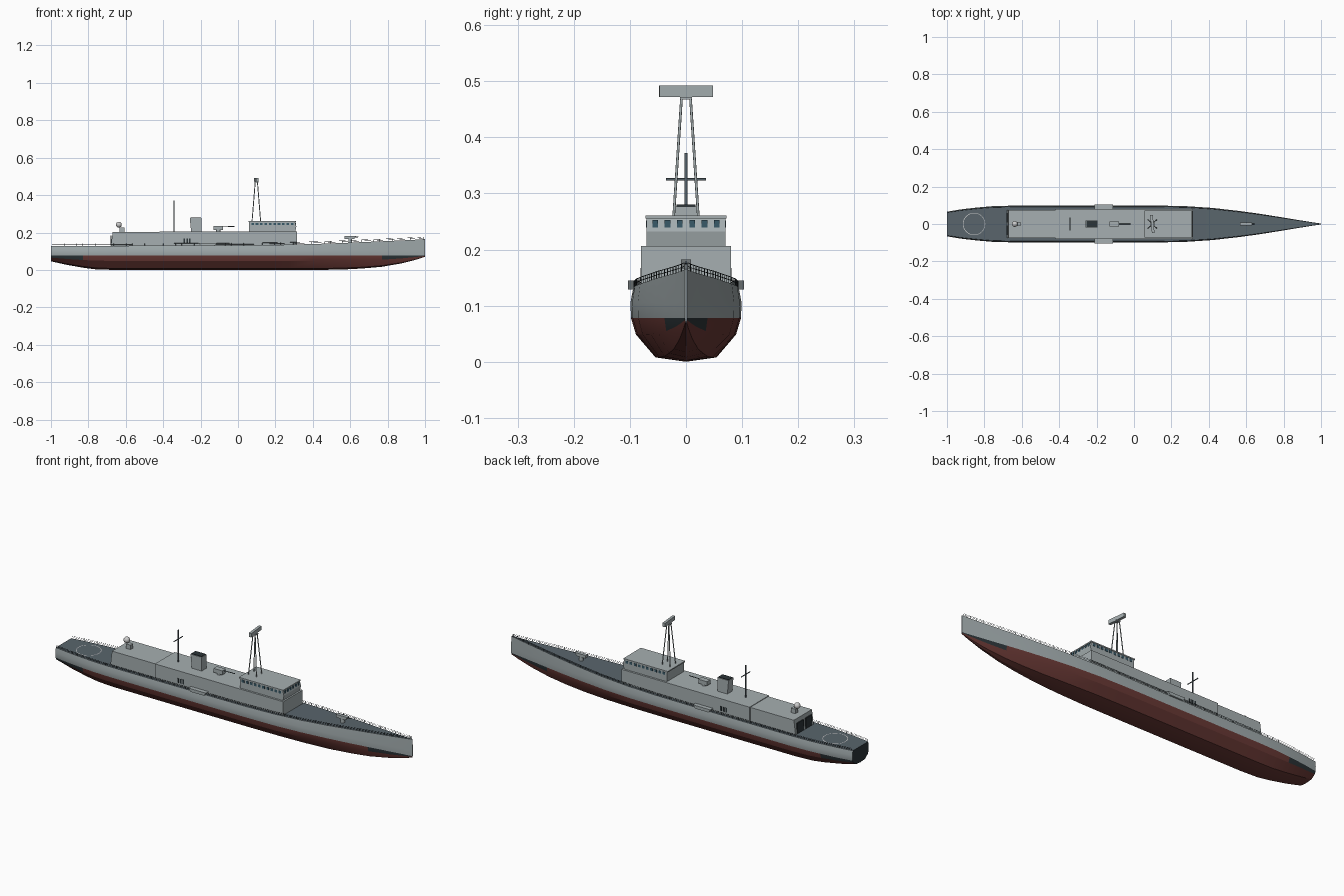
import bpy, bmesh, math
from mathutils import Vector, Matrix

if "Cube" in bpy.data.objects:
    bpy.data.objects.remove(bpy.data.objects["Cube"])


def mat(name, r, g, b):
    m = bpy.data.materials.new(name)
    m.diffuse_color = (r, g, b, 1)
    m.use_nodes = True
    m.node_tree.nodes["Principled BSDF"].inputs["Base Color"].default_value = m.diffuse_color
    return m


GREY = mat("hull_grey", 0.36, 0.41, 0.42)
HOUSE = mat("house_grey", 0.38, 0.43, 0.44)
RED = mat("bottom_red", 0.14, 0.04, 0.035)
DECK = mat("deck_grey", 0.1, 0.13, 0.15)
DARK = mat("dark", 0.025, 0.035, 0.04)
GLASS = mat("glass", 0.04, 0.1, 0.14)
WHITE = mat("marking", 0.55, 0.58, 0.58)


def finish(name, bm, mats, smooth=None):
    bmesh.ops.recalc_face_normals(bm, faces=bm.faces)
    me = bpy.data.meshes.new(name)
    bm.to_mesh(me)
    bm.free()
    ob = bpy.data.objects.new(name, me)
    bpy.context.collection.objects.link(ob)
    for m in mats:
        me.materials.append(m)
    if smooth:
        bpy.ops.object.select_all(action='DESELECT')
        ob.select_set(True)
        bpy.context.view_layer.objects.active = ob
        bpy.ops.object.shade_smooth_by_angle(angle=math.radians(smooth))
    return ob


def add_box(bm, x0, x1, y0, y1, z0, z1):
    c = Vector(((x0 + x1) / 2, (y0 + y1) / 2, (z0 + z1) / 2))
    s = Matrix.Diagonal((x1 - x0, y1 - y0, z1 - z0, 1))
    bmesh.ops.create_cube(bm, size=1, matrix=Matrix.Translation(c) @ s)


def boxes(name, dims, m):
    bm = bmesh.new()
    for d in dims:
        add_box(bm, *d)
    return finish(name, bm, [m])


def prism(name, profile, hw, m):
    """Extrude an x-z profile across the beam."""
    bm = bmesh.new()
    f = bm.faces.new([bm.verts.new((x, -hw, z)) for x, z in profile])
    r = bmesh.ops.extrude_face_region(bm, geom=[f])
    vs = [v for v in r["geom"] if isinstance(v, bmesh.types.BMVert)]
    bmesh.ops.translate(bm, verts=vs, vec=(0, 2 * hw, 0))
    return finish(name, bm, [m])


def rods(name, segs, r, m, n=6, r2=None):
    bm = bmesh.new()
    for a, b in segs:
        a, b = Vector(a), Vector(b)
        rot = (b - a).to_track_quat('Z', 'Y').to_matrix().to_4x4()
        bmesh.ops.create_cone(bm, cap_ends=True, segments=n, radius1=r, radius2=r2 or r,
                              depth=(b - a).length, matrix=Matrix.Translation((a + b) / 2) @ rot)
    return finish(name, bm, [m], 50 if n > 6 else None)


# Hull stations: x, half beam, keel z, deck z
ST = [(-1, .066, .046, .129), (-.92, .079, .028, .129), (-.83, .089, .012, .129),
      (-.76, .095, .003, .129), (-.66, .098, 0, .129), (-.3, .099, 0, .13), (.1, .099, 0, .132),
      (.27, .096, 0, .135), (.42, .086, 0, .139), (.56, .070, .002, .144), (.67, .055, .008, .149),
      (.77, .039, .017, .153), (.88, .021, .036, .158), (.96, .008, .057, .162), (1, .002, .07, .165)]


def at(x, k):
    for a, b in zip(ST, ST[1:]):
        if x <= b[0]:
            return a[k] + (b[k] - a[k]) * (x - a[0]) / (b[0] - a[0])
    return ST[-1][k]


WL = .078
bm = bmesh.new()
rings = []
for x, w, k, d in ST:
    h = WL - k
    half = [(.95 * w, d), (w, .105), (.99 * w, WL), (.9 * w, k + .62 * h), (.55 * w, k + .1 * h)]
    pts = [(y, z) for y, z in half] + [(0, k)] + [(-y, z) for y, z in reversed(half)]
    rings.append([bm.verts.new((x, y, z)) for y, z in pts])
for i, (a, b) in enumerate(zip(rings, rings[1:])):
    n = len(a)
    end = ST[i + 1][0] <= -.83 or ST[i][0] >= .77
    for j in range(n):
        f = bm.faces.new((a[j], a[(j + 1) % n], b[(j + 1) % n], b[j]))
        s = min(j, 9 - j)
        f.material_index = 2 if j == 10 else 0 if s < 2 else 3 if s == 2 and end else 1
f = bm.faces.new(rings[0])
f.material_index = 3
bm.faces.new(rings[-1])
finish("hull", bm, [GREY, RED, DECK, DARK], 22)

# Deck edge railings
N = 60
segs = []
for s in (-1, 1):
    p = [(x, s * .935 * at(x, 1), at(x, 3)) for x in [-.995 + 1.985 * i / N for i in range(N + 1)]]
    up = lambda q, h: (q[0], q[1], q[2] + h)
    segs += [(up(q, -.001), up(q, .012)) for q in p]
    for h in (.006, .012):
        segs += [(up(a, h), up(b, h)) for a, b in zip(p, p[1:])]
rods("deck_railings", segs, .0007, DARK, 4)

# Superstructure blocks
prism("main_deckhouse", [(-.42, .125), (.315, .125), (.315, .206), (-.42, .206)], .08, HOUSE)
prism("hangar", [(-.68, .125), (-.42, .125), (-.42, .203), (-.67, .203)], .074, HOUSE)
door = boxes("hangar_doors", [(-.681, -.676, s * .034 - .026, s * .034 + .026, .13, .185)
                              for s in (-1, 1)], DARK)
prism("bridge", [(.06, .2), (.305, .2), (.312, .232), (.305, .256), (.06, .256)], .07, HOUSE)
boxes("bridge_roof", [(.055, .309, -.072, .072, .255, .261)], HOUSE)
wins = [(.3, .3105, y - .005, y + .005, .239, .253) for y in [-.055 + .022 * i for i in range(6)]]
for s in (-1, 1):
    wins += [(x - .007, x + .007, s * .07 - .0012, s * .07 + .0012, .239, .252)
             for x in [.078 + .0235 * i for i in range(10)]]
boxes("bridge_windows", wins, GLASS)

# Side vents on the deckhouse
boxes("side_vents", [(x - .004, x + .004, s * .08 - .0015, s * .08 + .0015, .144, .167)
                     for s in (-1, 1) for x in (-.287, -.272, -.257)], DARK)

# Boats amidships, pointed at both ends
for s, nm in ((-1, "starboard_boat"), (1, "port_boat")):
    bm = bmesh.new()
    add_box(bm, -.212, -.112, s * .092 - .011, s * .092 + .011, .129, .145)
    for v in bm.verts:
        if v.co.z < .135:
            v.co.x += .012 if v.co.x < -.16 else -.012
    finish(nm, bm, [HOUSE])

# Funnel with dark cap opening
prism("funnel", [(-.25, .2), (-.194, .2), (-.194, .277), (-.258, .277)], .02, HOUSE)
boxes("funnel_cap", [(-.255, -.197, -.017, .017, .276, .28)], DARK)

# Lattice mast with radar
legs = [((.098 + a * .023, b * .022, .258), (.098 + a * .006, b * .008, .47))
        for a in (-1, 1) for b in (-1, 1)]
rods("mast_legs", legs, .0024, HOUSE, 8)
boxes("mast_platform", [(.087, .109, -.011, .011, .467, .472)], HOUSE)
bm = bmesh.new()
add_box(bm, -.007, .007, -.048, .048, .472, .492)
bmesh.ops.rotate(bm, verts=bm.verts, matrix=Matrix.Rotation(.1, 3, 'Z'))
bmesh.ops.translate(bm, verts=bm.verts, vec=(.098, 0, 0))
finish("radar_antenna", bm, [HOUSE])

# Aft pole mast with crossarm
rods("aft_mast", [((-.342, 0, .2), (-.342, 0, .372))], .003, DECK, 8)
rods("aft_crossarm", [((-.342, -.036, .325), (-.342, .036, .325))], .0024, DECK, 8)

# Midship gun
boxes("mid_gun_housing", [(-.13, -.08, -.014, .014, .214, .235)], HOUSE)
rods("mid_gun_base", [((-.105, 0, .203), (-.105, 0, .216))], .012, HOUSE, 12)
rods("mid_gun_barrel", [((-.085, 0, .231), (-.018, 0, .232))], .002, DECK, 8)

# Fore gun
rods("fore_gun_base", [((.6, 0, .142), (.6, 0, .166))], .01, HOUSE, 12)
prism("fore_gun_turret", [(.57, .166), (.622, .166), (.632, .182), (.568, .182)], .009, HOUSE)
rods("fore_gun_barrel", [((.62, 0, .175), (.645, 0, .177))], .002, DECK, 8)

# Aft sensor dome and its mount
boxes("dome_mount", [(-.634, -.608, -.011, .011, .2, .226)], HOUSE)
bm = bmesh.new()
bmesh.ops.create_uvsphere(bm, u_segments=16, v_segments=10, radius=.0155,
                          matrix=Matrix.Translation((-.637, 0, .242)))
finish("sensor_dome", bm, [WHITE], 60)

# Landing circle on the aft deck
bm = bmesh.new()
n = 40
rim = [[bm.verts.new((-.855 + r * math.cos(2 * math.pi * i / n), r * math.sin(2 * math.pi * i / n), .1296))
        for i in range(n)] for r in (.057, .06)]
for i in range(n):
    bm.faces.new((rim[0][i], rim[1][i], rim[1][(i + 1) % n], rim[0][(i + 1) % n]))
finish("landing_circle", bm, [WHITE])
